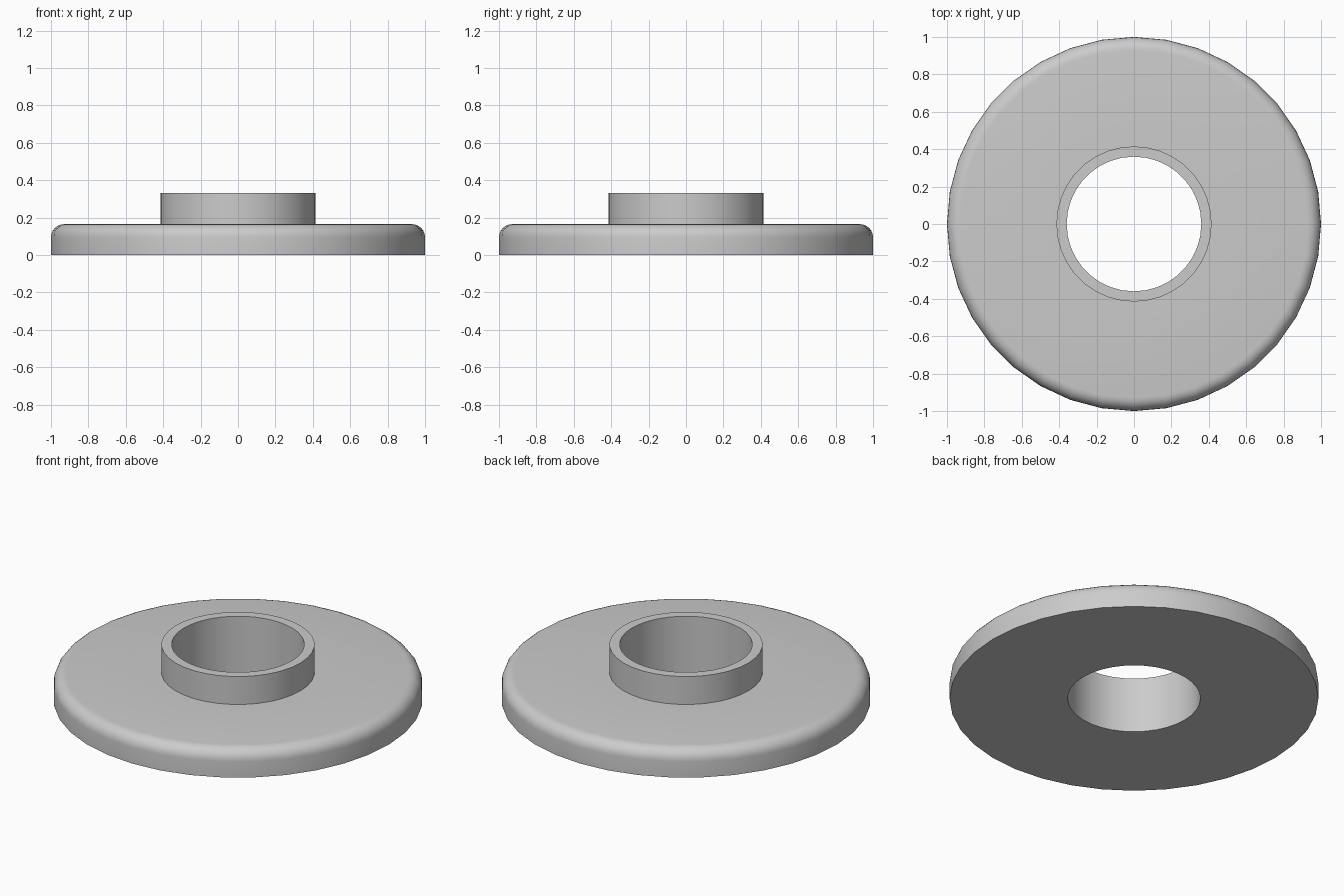
import bpy, bmesh, math

if "Cube" in bpy.data.objects:
    bpy.data.objects.remove(bpy.data.objects["Cube"])

SEG = 36
R, HOLE, COLLAR = 1.0, 0.36, 0.415   # radii
PLATE_Z, TOP_Z, FILLET = 0.165, 0.332, 0.07

# half cross-section: flat base, rounded rim, raised collar, through bore
profile = [(HOLE, 0), (R, 0)]
for i in range(7):
    a = math.radians(90 * i / 6)
    profile.append((R - FILLET + FILLET * math.cos(a),
                    PLATE_Z - FILLET + FILLET * math.sin(a)))
profile += [(COLLAR, PLATE_Z), (COLLAR, TOP_Z), (HOLE, TOP_Z)]

# revolve the closed profile around z
bm = bmesh.new()
rings = []
for s in range(SEG):
    t = 2 * math.pi * s / SEG
    rings.append([bm.verts.new((r * math.cos(t), r * math.sin(t), z)) for r, z in profile])
n = len(profile)
for s in range(SEG):
    a, b = rings[s], rings[(s + 1) % SEG]
    for i in range(n):
        j = (i + 1) % n
        bm.faces.new((a[i], b[i], b[j], a[j]))
bmesh.ops.recalc_face_normals(bm, faces=bm.faces[:])

mesh = bpy.data.meshes.new("flanged_bushing")
bm.to_mesh(mesh)
bm.free()
obj = bpy.data.objects.new("flanged_bushing", mesh)
bpy.context.collection.objects.link(obj)
bpy.context.view_layer.objects.active = obj
obj.select_set(True)
bpy.ops.object.shade_smooth_by_angle(angle=math.radians(30))
